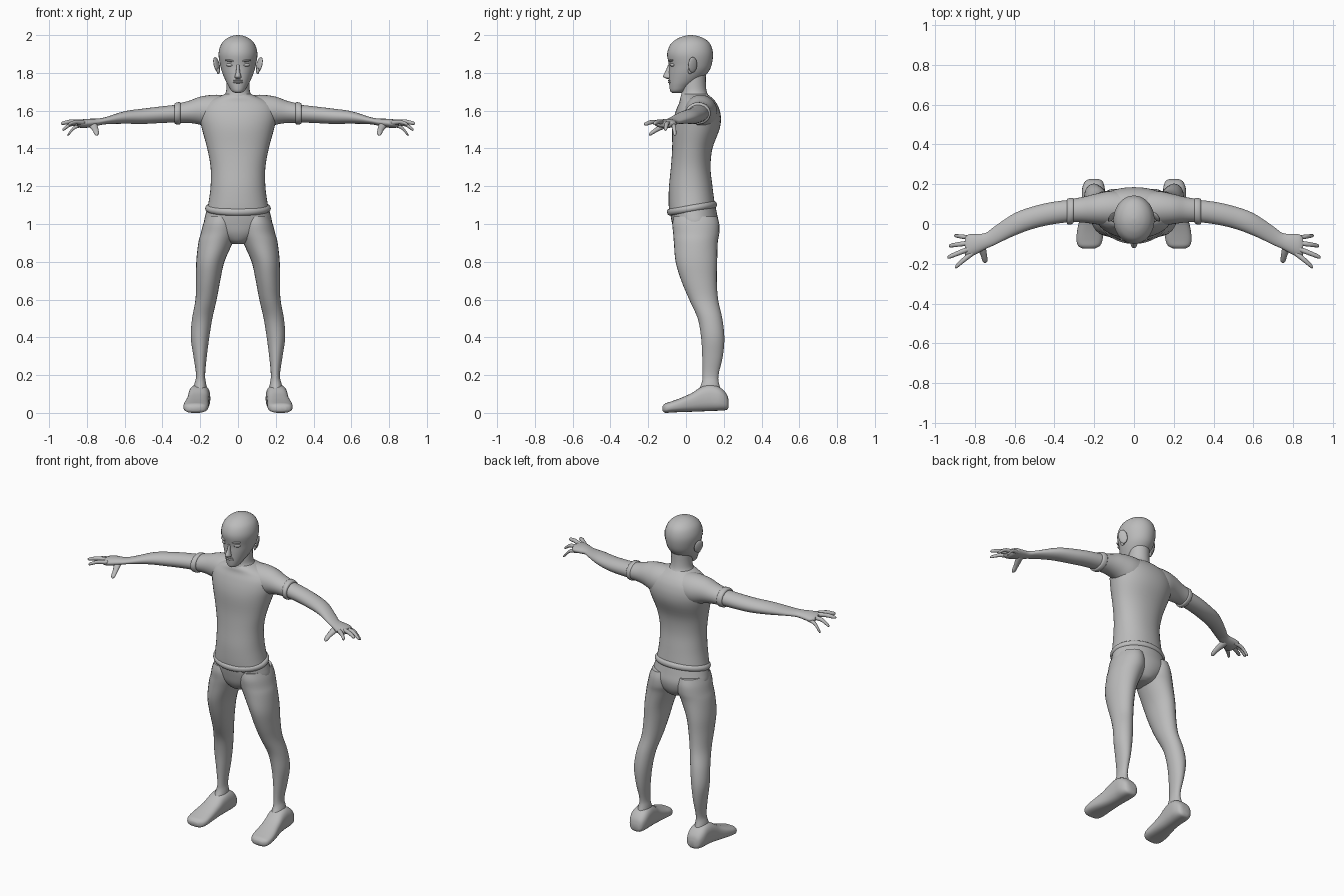
import bpy, bmesh, math
from mathutils import Vector

grey = bpy.data.materials.new("plain grey")
grey.diffuse_color = (0.5, 0.5, 0.5, 1)


def finish(ob, name, mirror=False):
    ob.name = name
    ob.data.materials.append(grey)
    if mirror:
        ob.modifiers.new("mirror", 'MIRROR')
    bpy.context.view_layer.objects.active = ob
    ob.select_set(True)
    bpy.ops.object.shade_smooth_by_angle(angle=math.radians(60))
    ob.select_set(False)
    return ob


def spline(secs, steps):
    """Smooth in-between sections passing through every given one."""
    out = []
    for i in range(len(secs) - 1):
        p0, p1, p2, p3 = (secs[max(0, min(len(secs) - 1, i + k))] for k in (-1, 0, 1, 2))
        for s in range(steps):
            t = s / steps
            out.append([0.5 * (2 * b + (c - a) * t + (2 * a - 5 * b + 4 * c - d) * t * t
                               + (3 * b - a - 3 * c + d) * t ** 3)
                        for a, b, c, d in zip(p0, p1, p2, p3)])
    return out + [secs[-1]]


def loft(name, axis, secs, mirror=False, power=1.0, seg=28, steps=4):
    """Sections are (position on axis, low/high of first side, low/high of second side)."""
    bm = bmesh.new()
    rings = []
    for t, a0, a1, b0, b1 in spline(secs, steps):
        ring = []
        for k in range(seg):
            w = 2 * math.pi * k / seg
            c, s = math.cos(w), math.sin(w)
            a = (a0 + a1) / 2 + (a1 - a0) / 2 * math.copysign(abs(c) ** power, c)
            b = (b0 + b1) / 2 + (b1 - b0) / 2 * math.copysign(abs(s) ** power, s)
            ring.append(bm.verts.new({'x': (t, a, b), 'y': (a, t, b), 'z': (a, b, t)}[axis]))
        rings.append(ring)
    for r, q in zip(rings, rings[1:]):
        for k in range(seg):
            n = (k + 1) % seg
            bm.faces.new((r[k], r[n], q[n], q[k]))
    bm.faces.new(rings[0])
    bm.faces.new(rings[-1])
    bmesh.ops.recalc_face_normals(bm, faces=bm.faces)
    me = bpy.data.meshes.new(name)
    bm.to_mesh(me)
    bm.free()
    ob = bpy.data.objects.new(name, me)
    bpy.context.collection.objects.link(ob)
    return finish(ob, name, mirror)


def upright(name, secs, **kw):
    """Centred loft: (z, half width, front y, back y)."""
    return loft(name, 'z', [(z, -w, w, f, b) for z, w, f, b in secs], **kw)


def ball(name, loc, size, rot=(0, 0, 0), mirror=False):
    bpy.ops.mesh.primitive_uv_sphere_add(segments=20, ring_count=12, location=loc, rotation=rot)
    ob = bpy.context.object
    ob.scale = size
    bpy.ops.object.transform_apply(location=True, rotation=True, scale=True)
    return finish(ob, name, mirror)


# Head, neck and face
upright("head", [(1.693, .012, -.07, -.03), (1.703, .033, -.083, -.005), (1.73, .05, -.088, .03),
                 (1.76, .066, -.09, .075), (1.80, .083, -.09, .115), (1.84, .094, -.09, .135),
                 (1.90, .103, -.1, .143), (1.95, .09, -.083, .13), (1.98, .063, -.048, .1),
                 (1.995, .032, -.01, .062), (2.0, .006, .02, .032)], seg=36)
upright("neck", [(1.64, .11, -.03, .14), (1.675, .078, -.028, .122), (1.70, .064, -.022, .11),
                 (1.74, .06, -.02, .105), (1.80, .06, -.01, .105)])
upright("nose", [(1.768, .006, -.1, -.08), (1.775, .017, -.116, -.07), (1.785, .016, -.121, -.07),
                 (1.81, .01, -.108, -.07), (1.845, .008, -.094, -.07)], seg=16)
for z, h in ((1.760, .005), (1.750, .006)):
    ball("lip", (0, -.083, z), (.026, .013, h))
ball("eye", (.044, -.072, 1.842), (.021, .012, .009), (0, 0, .35), True)
ball("brow", (.045, -.08, 1.865), (.026, .009, .006), (0, -.1, .35), True)
ball("ear", (.113, .035, 1.843), (.009, .027, .042), (.15, .2, .55), True)
ball("ear_lobe", (.104, .022, 1.81), (.008, .013, .016), (0, 0, .4), True)

# Shirt
upright("shirt", [(1.07, .165, -.09, .155), (1.12, .155, -.092, .15), (1.2, .145, -.09, .14),
                  (1.3, .145, -.08, .13), (1.4, .163, -.073, .14), (1.5, .19, -.073, .177),
                  (1.56, .203, -.065, .185), (1.61, .2, -.05, .176), (1.645, .17, -.035, .158),
                  (1.67, .115, -.03, .135), (1.69, .062, -.02, .11)], power=.93, seg=40)
loft("sleeve", 'x', [(.06, -.01, .165, 1.50, 1.682), (.13, -.01, .165, 1.50, 1.684),
                     (.2, .0, .15, 1.525, 1.674), (.26, .008, .135, 1.535, 1.652),
                     (.325, .01, .125, 1.535, 1.636)], mirror=True)
loft("sleeve_cuff", 'x', [(.304, .012, .124, 1.54, 1.636), (.308, .001, .131, 1.528, 1.645),
                          (.332, -.003, .128, 1.529, 1.641), (.337, .01, .119, 1.54, 1.63)],
     mirror=True, steps=3)
bpy.ops.mesh.primitive_torus_add(major_radius=.155, minor_radius=.019, major_segments=48,
                                 minor_segments=12, location=(0, .032, 1.083), rotation=(.17, 0, 0))
bpy.context.object.scale = (1, .77, 1)
finish(bpy.context.object, "shirt_hem")

# Trousers
upright("hips", [(.895, .035, -.005, .11), (.91, .075, -.035, .14), (.95, .14, -.06, .165),
                 (1.0, .178, -.073, .174), (1.05, .172, -.082, .165), (1.1, .158, -.085, .155)],
        seg=36)
loft("leg", 'z', [(1.04, .02, .168, -.065, .165), (1.0, .008, .184, -.072, .176),
                  (.95, .008, .197, -.068, .176), (.9, .028, .21, -.064, .168),
                  (.8, .072, .221, -.055, .165), (.7, .094, .222, -.025, .163),
                  (.6, .113, .225, .017, .17), (.5, .136, .243, .062, .192),
                  (.4, .152, .25, .08, .203), (.3, .165, .236, .086, .195),
                  (.2, .174, .222, .088, .172), (.15, .168, .232, .08, .176),
                  (.08, .162, .245, .04, .2)], mirror=True)

# Shoes
loft("shoe", 'y', [(.226, .178, .222, .03, .065), (.215, .158, .245, .016, .1),
                   (.18, .147, .26, .012, .135), (.13, .148, .262, .01, .15),
                   (.08, .152, .265, .008, .137), (.03, .155, .272, .006, .105),
                   (-.03, .156, .285, .004, .078), (-.08, .158, .289, .002, .06),
                   (-.11, .172, .28, 0, .05), (-.124, .2, .255, .01, .036)],
     mirror=True, power=.75)

# Arms and hands
loft("arm", 'x', [(.28, .015, .125, 1.54, 1.636), (.4, .0, .112, 1.535, 1.623),
                  (.5, -.022, .09, 1.53, 1.611), (.6, -.058, .054, 1.531, 1.597),
                  (.7, -.105, -.012, 1.528, 1.566), (.745, -.125, -.045, 1.52, 1.558),
                  (.79, -.15, -.05, 1.511, 1.557), (.83, -.167, -.052, 1.508, 1.553),
                  (.85, -.155, -.07, 1.518, 1.545)], mirror=True)


def finger(name, base, knuckle, tip, r):
    """Tapered finger along x through three joints."""
    pts = [Vector(base), Vector(knuckle), Vector(tip)]
    d = pts[2] - pts[0]
    wy = r * math.hypot(d.x, d.y) / d.x
    secs = [(p.x, p.y - wy * f, p.y + wy * f, p.z - r * f, p.z + r * f)
            for p, f in ((pts[0], 1.1), (pts[1], 1), (pts[1].lerp(pts[2], .8), .8), (pts[2], .3))]
    loft(name, 'x', secs, mirror=True, seg=12, steps=3)


finger("index_finger", (.81, -.145, 1.535), (.855, -.18, 1.54), (.898, -.217, 1.528), .0115)
finger("middle_finger", (.82, -.122, 1.538), (.88, -.145, 1.542), (.937, -.168, 1.532), .012)
finger("ring_finger", (.82, -.095, 1.532), (.88, -.102, 1.53), (.93, -.11, 1.498), .0115)
finger("little_finger", (.81, -.068, 1.525), (.86, -.064, 1.515), (.903, -.058, 1.47), .0105)
loft("thumb", 'y', [(-.09, .75, .795, 1.515, 1.548), (-.125, .743, .785, 1.5, 1.535),
                    (-.16, .738, .769, 1.483, 1.511), (-.185, .736, .762, 1.469, 1.491),
                    (-.195, .744, .754, 1.469, 1.48)], mirror=True, seg=14)
